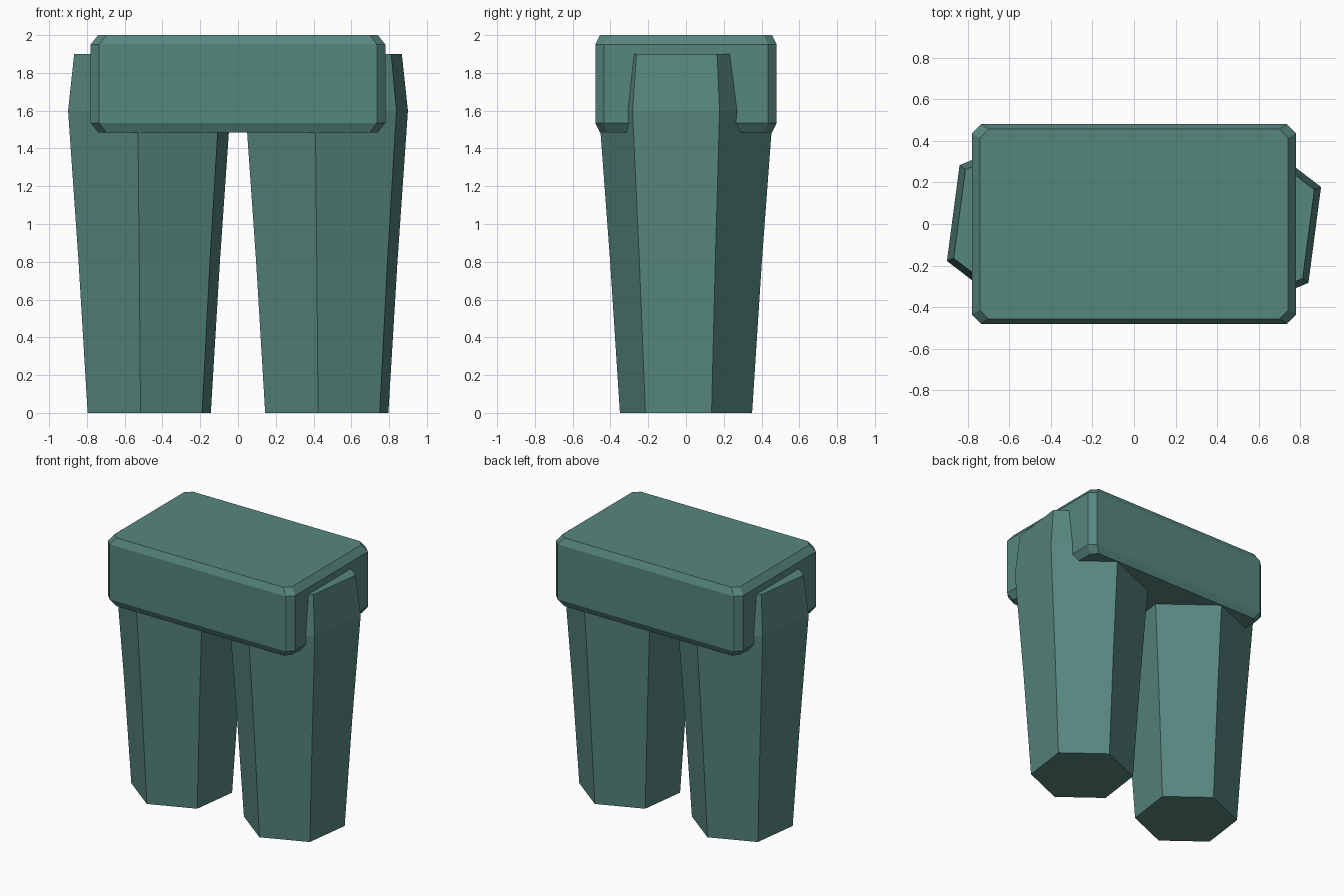
import bpy
import math

if "Cube" in bpy.data.objects:
    bpy.data.objects.remove(bpy.data.objects["Cube"])

teal = bpy.data.materials.new("muted teal")
teal.diffuse_color = (0.095, 0.24, 0.21, 1.0)
teal.use_nodes = True
teal.node_tree.nodes["Principled BSDF"].inputs["Base Color"].default_value = teal.diffuse_color


def loft(name, rings):
    """Closed flat-shaded solid through rings of equal point count, bottom to top."""
    n = len(rings[0])
    verts = [p for ring in rings for p in ring]
    faces = [tuple(reversed(range(n))),
             tuple(range(len(verts) - n, len(verts)))]
    for r in range(len(rings) - 1):
        for i in range(n):
            j = (i + 1) % n
            faces.append((r * n + i, r * n + j, (r + 1) * n + j, (r + 1) * n + i))
    mesh = bpy.data.meshes.new(name)
    mesh.from_pydata(verts, [], faces)
    mesh.materials.append(teal)
    obj = bpy.data.objects.new(name, mesh)
    bpy.context.collection.objects.link(obj)
    return obj


def hexagon(cx, radius, z):
    """Six-sided ring, turned 22.5 degrees."""
    angles = [math.radians(22.5 + 60 * i) for i in range(6)]
    return [(cx + radius * math.cos(a), radius * math.sin(a), z) for a in angles]


def cut_rectangle(scale, z, hx=0.78, hy=0.48, c=0.045):
    """Rectangle ring with its four corners cut off."""
    pts = [(hx, c - hy), (hx, hy - c), (hx - c, hy), (c - hx, hy),
           (-hx, hy - c), (-hx, c - hy), (c - hx, -hy), (hx - c, -hy)]
    return [(x * scale, y * scale, z) for x, y in pts]


# Hip block with chamfered edges
loft("hip_block", [cut_rectangle(s, z) for s, z in
                   ((0.95, 1.485), (1, 1.535), (1, 1.95), (0.95, 2.0))])

# Legs: tapered hexagonal columns, widest near the hip
LEG = ((0.353, 0.0), (0.405, 0.8), (0.465, 1.6), (0.43, 1.9))
for side, cx in (("left", -0.47), ("right", 0.47)):
    loft(side + "_leg", [hexagon(cx, r, z) for r, z in LEG])
